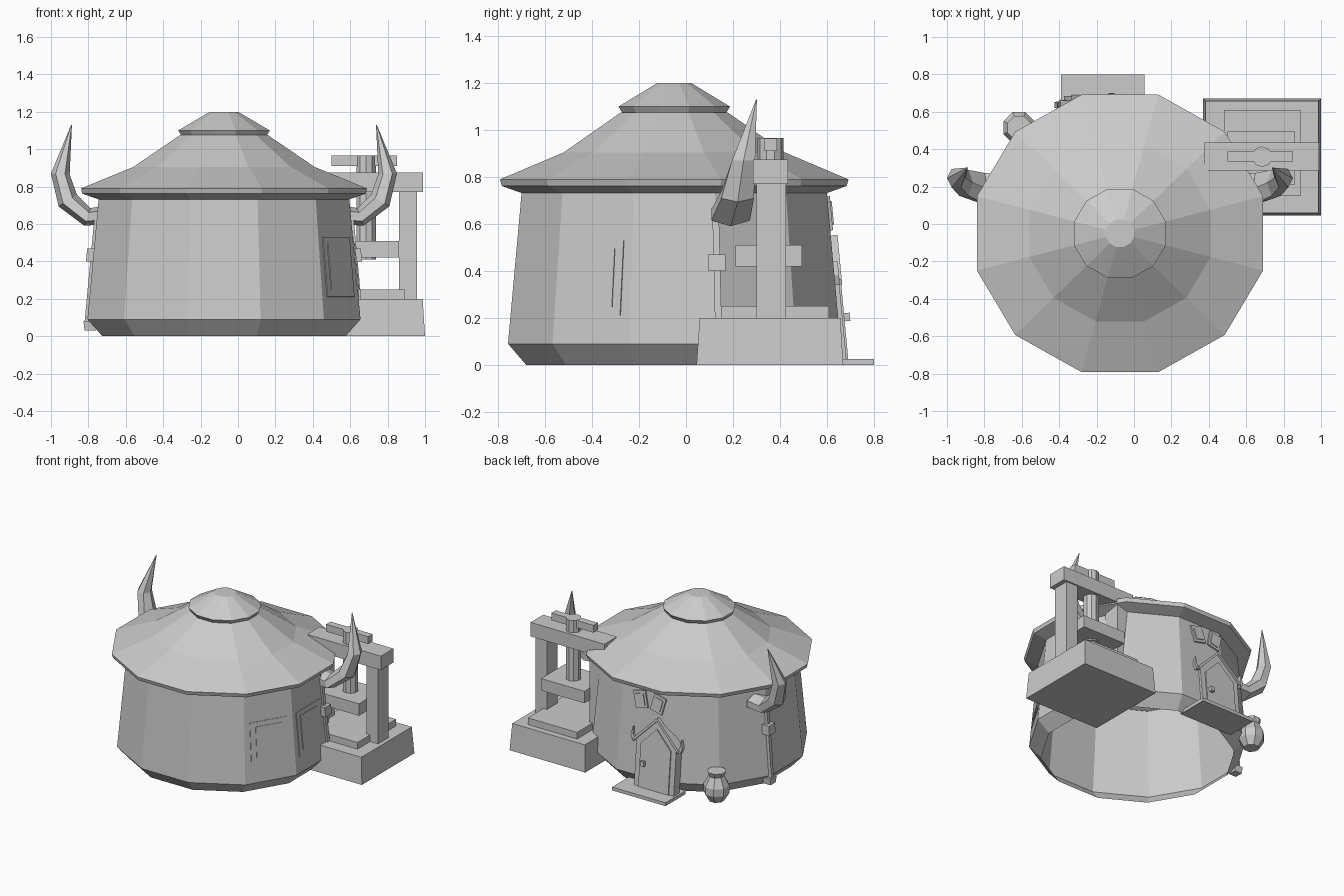
import bpy, bmesh
from math import cos, sin, radians, pi
from mathutils import Vector, Matrix

cube = bpy.data.objects.get("Cube")
if cube:
    bpy.data.objects.remove(cube)

GREY = (0.6, 0.6, 0.6, 1)
grey = bpy.data.materials.new("plain grey")
grey.use_nodes = True
grey.diffuse_color = GREY
grey.node_tree.nodes["Principled BSDF"].inputs["Base Color"].default_value = GREY

CX, CY = -0.075, -0.05      # axis of the hut
SQUASH = 0.97               # depth of the hut relative to its width


def finish(name, bm):
    bmesh.ops.recalc_face_normals(bm, faces=bm.faces)
    mesh = bpy.data.meshes.new(name)
    bm.to_mesh(mesh)
    bm.free()
    mesh.materials.append(grey)
    ob = bpy.data.objects.new(name, mesh)
    bpy.context.collection.objects.link(ob)
    return ob


def loft(name, rings, caps=(True, True)):
    """Skin a list of equal point rings."""
    bm = bmesh.new()
    loops = [[bm.verts.new(p) for p in ring] for ring in rings]
    for a, b in zip(loops, loops[1:]):
        for i in range(len(a)):
            j = (i + 1) % len(a)
            bm.faces.new((a[i], a[j], b[j], b[i]))
    for loop, wanted in zip((loops[0], loops[-1]), caps):
        if wanted:
            bm.faces.new(loop)
    return finish(name, bm)


def lathe(name, centre, profile, sides, squash=1.0, caps=(True, True)):
    """Turn (flat-side radius, z) pairs into a faceted round body."""
    rings = []
    for r, z in profile:
        r /= cos(pi / sides)
        angles = [2 * pi * (i + 0.5) / sides for i in range(sides)]
        rings.append([(centre[0] + r * cos(a), centre[1] + r * squash * sin(a), z) for a in angles])
    return loft(name, rings, caps)


def box(name, lo, hi, taper=0.0):
    rings = []
    for z, t in ((lo[2], 0), (hi[2], taper)):
        rings.append([(lo[0] + t, lo[1] + t, z), (hi[0] - t, lo[1] + t, z),
                      (hi[0] - t, hi[1] - t, z), (lo[0] + t, hi[1] - t, z)])
    return loft(name, rings)


def wall_radius(z):
    return 0.73 - (z - 0.09) * 0.094


def wall_frame(angle, z):
    """Matrix with x along the wall face, y up it and z out of it."""
    a, r = radians(angle), wall_radius(z)
    u = Vector((-sin(a), SQUASH * cos(a), 0)).normalized()
    n = (u.cross(Vector((0, 0, 1))) + Vector((0, 0, 0.094))).normalized()
    m = Matrix((u, n.cross(u), n)).transposed().to_4x4()
    m.translation = (CX + r * cos(a), CY + r * SQUASH * sin(a), z)
    return m


def plate(name, frame, outline, depth, sink=0.015):
    return loft(name, [[frame @ Vector((x, y, d)) for x, y in outline] for d in (-sink, depth)])


def rect(w, h, x=0.0, y=0.0):
    return [(x - w / 2, y - h / 2), (x + w / 2, y - h / 2), (x + w / 2, y + h / 2), (x - w / 2, y + h / 2)]


def tube(name, path, sides=6):
    """Horn-like body through (x, y, z, in-plane radius, y radius) stations."""
    rings = []
    for i, (x, y, z, r, ry) in enumerate(path):
        a, b = path[max(i - 1, 0)], path[min(i + 1, len(path) - 1)]
        t = Vector((b[0] - a[0], 0, b[2] - a[2])).normalized()
        side = Vector((t.z, 0, -t.x))
        rings.append([Vector((x, y, z)) + side * r * cos(k) + Vector((0, ry * sin(k), 0))
                      for k in (2 * pi * j / sides for j in range(sides))])
    return loft(name, rings)


# Hut body and roof
lathe("wall", (CX, CY), [(0.65, 0), (0.73, 0.09), (0.67, 0.735)], 12, SQUASH, (False, False))
lathe("roof", (CX, CY), [(0.665, 0.73), (0.757, 0.762), (0.765, 0.79), (0.485, 0.905), (0.235, 1.075)],
      12, SQUASH, (False, False))
lathe("roof_cap", (CX, CY), [(0.225, 1.068), (0.245, 1.10), (0.075, 1.2)], 12, SQUASH)

# Horns, corner strips, clips and feet on both sides
for side, label in ((1, "left"), (-1, "right")):
    def mx(d):
        return CX + side * d
    tube(label + "_horn", [(mx(0.62), 0.19, 0.65, 0.05, 0.09), (mx(0.73), 0.19, 0.638, 0.05, 0.095),
                           (mx(0.835), 0.22, 0.725, 0.058, 0.08), (mx(0.875), 0.245, 0.868, 0.05, 0.057),
                           (mx(0.815), 0.30, 1.13, 0.002, 0.002)])
    angle = 15 if side > 0 else 165

    def corner(z, out, half):
        r = (wall_radius(z) + out) / cos(pi / 12)
        x = CX + r * cos(radians(angle))
        y = CY + r * SQUASH * sin(radians(angle))
        return [(x + sx * half, y + sy * half, z) for sx, sy in ((-1, -1), (1, -1), (1, 1), (-1, 1))]
    loft(label + "_corner_strip", [corner(0.05, 0, 0.014), corner(0.64, 0, 0.014)])
    loft(label + "_strip_clip", [corner(0.40, 0.0, 0.037), corner(0.47, 0.0, 0.037)])
    loft(label + "_strip_foot", [corner(0.03, -0.02, 0.03), corner(0.08, -0.015, 0.035)])

# Two framed windows
for i, angle in enumerate((0, -30)):
    frame = wall_frame(angle, 0.37)
    plate("window_frame_%d" % i, frame, rect(0.28, 0.32), 0.005)
    plate("window_pane_%d" % i, frame, rect(0.2, 0.25), 0.009)

# Door with gable, knob, tipped eaves and step
back = wall_frame(90, 0.3)


def house(half, low, eave, top, x=0.135):
    return [(x - half, low), (x + half, low), (x + half, eave), (x, top), (x - half, eave)]


plate("door_frame", back, house(0.165, -0.28, 0.06, 0.23), 0.018, 0.05)
plate("door_panel", back, house(0.125, -0.28, 0.04, 0.17), 0.026)
plate("door_knob", back, rect(0.03, 0.035, 0.045, -0.10), 0.05)
for s, label in ((-1, "left"), (1, "right")):
    x = 0.135
    plate(label + "_gable_board", back,
          [(x, 0.23), (x + s * 0.185, 0.04), (x + s * 0.19, 0.062), (x, 0.252)], 0.03, 0.04)
    plate(label + "_gable_tip", back,
          [(x + s * 0.165, 0.05), (x + s * 0.2, 0.04), (x + s * 0.215, 0.08), (x + s * 0.2, 0.14),
           (x + s * 0.195, 0.085)], 0.02, 0.01)
box("door_step", (-0.39, 0.56, 0), (0.055, 0.80, 0.025))

# Tilted plaques above the door
for i, (x, tilt) in enumerate(((-0.02, 14), (0.125, -14))):
    frame = wall_frame(90, 0.645) @ Matrix.Translation((x, 0, 0)) @ Matrix.Rotation(radians(tilt), 4, 'Z')
    plate("plaque_%d" % i, frame, rect(0.10, 0.125), 0.012)
    plate("plaque_face_%d" % i, frame, rect(0.065, 0.085), 0.018)

# Jar beside the door
lathe("jar", (-0.615, 0.515), [(0.05, 0), (0.083, 0.06), (0.083, 0.115), (0.05, 0.185), (0.062, 0.22)], 8)

# Screw press
box("press_base", (0.37, 0.045, 0), (1.0, 0.67, 0.2), 0.013)
box("press_bed", (0.48, 0.15, 0.19), (0.89, 0.61, 0.25))
box("press_plate", (0.50, 0.21, 0.42), (0.86, 0.495, 0.51))
for x, label in ((0.41, "inner"), (0.861, "outer")):
    box(label + "_press_post", (x, 0.30, 0.19), (x + 0.096, 0.425, 0.78))
box("press_beam", (0.375, 0.285, 0.77), (0.99, 0.435, 0.875))
lathe("press_screw", (0.685, 0.36), [(0.052, 0.41), (0.052, 0.966)], 10)
box("press_handle", (0.50, 0.335, 0.91), (0.85, 0.387, 0.965))
